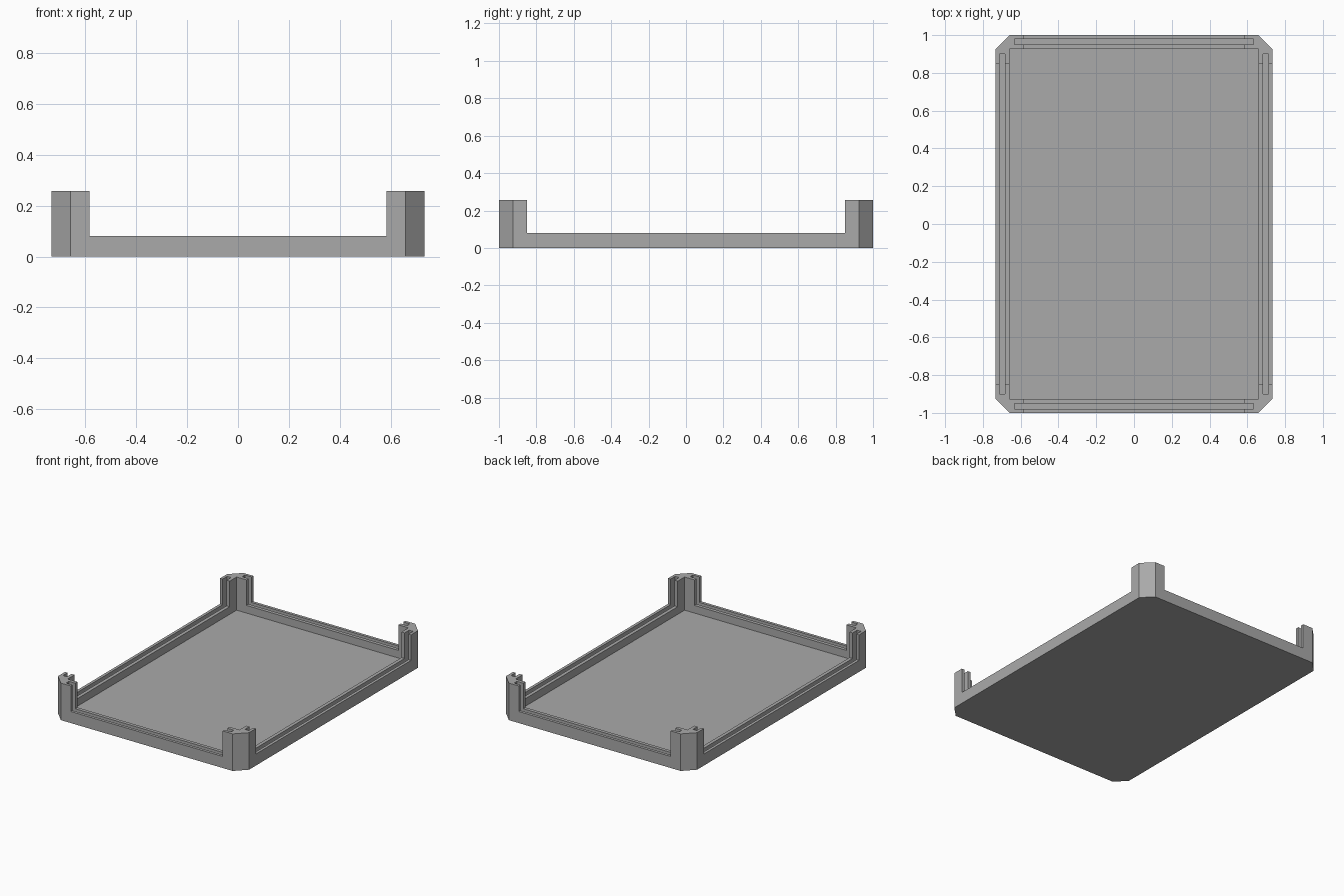
import bpy
import bmesh

if "Cube" in bpy.data.objects:
    bpy.data.objects.remove(bpy.data.objects["Cube"], do_unlink=True)

# Main dimensions
HX, HY = 0.733, 1.0          # half width and half depth
WALL = 0.074                 # wall thickness, also the corner chamfer
FLOOR, RIM, POST = 0.027, 0.08, 0.257
POST_X, POST_Y = 0.583, 0.85   # where the corner posts end
GROOVE_OUT, GROOVE_IN = 0.02, 0.05
GROOVE_X, GROOVE_Y = 0.633, 0.90
TOP = 0.4                    # cutters reach above the posts

grey = bpy.data.materials.new("plain grey")
grey.use_nodes = True
colour = (0.4, 0.4, 0.4, 1)
grey.diffuse_color = colour
grey.node_tree.nodes["Principled BSDF"].inputs["Base Color"].default_value = colour


def prism(name, outline, z0, z1):
    """Extrude a flat outline from z0 to z1."""
    bm = bmesh.new()
    base = bm.faces.new([bm.verts.new((x, y, z0)) for x, y in outline])
    top = bmesh.ops.extrude_face_region(bm, geom=[base])["geom"]
    verts = [g for g in top if isinstance(g, bmesh.types.BMVert)]
    bmesh.ops.translate(bm, verts=verts, vec=(0, 0, z1 - z0))
    bmesh.ops.recalc_face_normals(bm, faces=bm.faces)
    mesh = bpy.data.meshes.new(name)
    bm.to_mesh(mesh)
    bm.free()
    mesh.materials.append(grey)
    obj = bpy.data.objects.new(name, mesh)
    bpy.context.collection.objects.link(obj)
    return obj


def cutter(name, x0, x1, y0, y1, z0):
    obj = prism(name, [(x0, y0), (x1, y0), (x1, y1), (x0, y1)], z0, TOP)
    obj.hide_render = True
    return obj


# Solid block with chamfered corners
cx, cy = HX - WALL, HY - WALL
tray = prism("tray", [(-cx, -HY), (cx, -HY), (HX, -cy), (HX, cy),
                      (cx, HY), (-cx, HY), (-HX, cy), (-HX, -cy)], 0, POST)

# Inner cavity, and the openings that leave a post on each corner
cutters = [
    cutter("cavity", -cx, cx, -cy, cy, FLOOR),
    cutter("front_back_opening", -POST_X, POST_X, -HY - 1, HY + 1, RIM),
    cutter("side_opening", -HX - 1, HX + 1, -POST_Y, POST_Y, RIM),
]

# Panel grooves along the four walls
for s in (-1, 1):
    a, b = sorted((s * (HX - GROOVE_OUT), s * (HX - GROOVE_IN)))
    cutters.append(cutter("side_groove", a, b, -GROOVE_Y, GROOVE_Y, FLOOR))
    a, b = sorted((s * (HY - GROOVE_OUT), s * (HY - GROOVE_IN)))
    cutters.append(cutter("end_groove", -GROOVE_X, GROOVE_X, a, b, FLOOR))

for c in cutters:
    mod = tray.modifiers.new(c.name, "BOOLEAN")
    mod.operation = "DIFFERENCE"
    mod.solver = "EXACT"
    mod.object = c

# Bake the cuts and remove the cutters
graph = bpy.context.evaluated_depsgraph_get()
result = bpy.data.meshes.new_from_object(tray.evaluated_get(graph))
tray.modifiers.clear()
tray.data = result
for c in cutters:
    bpy.data.objects.remove(c, do_unlink=True)
